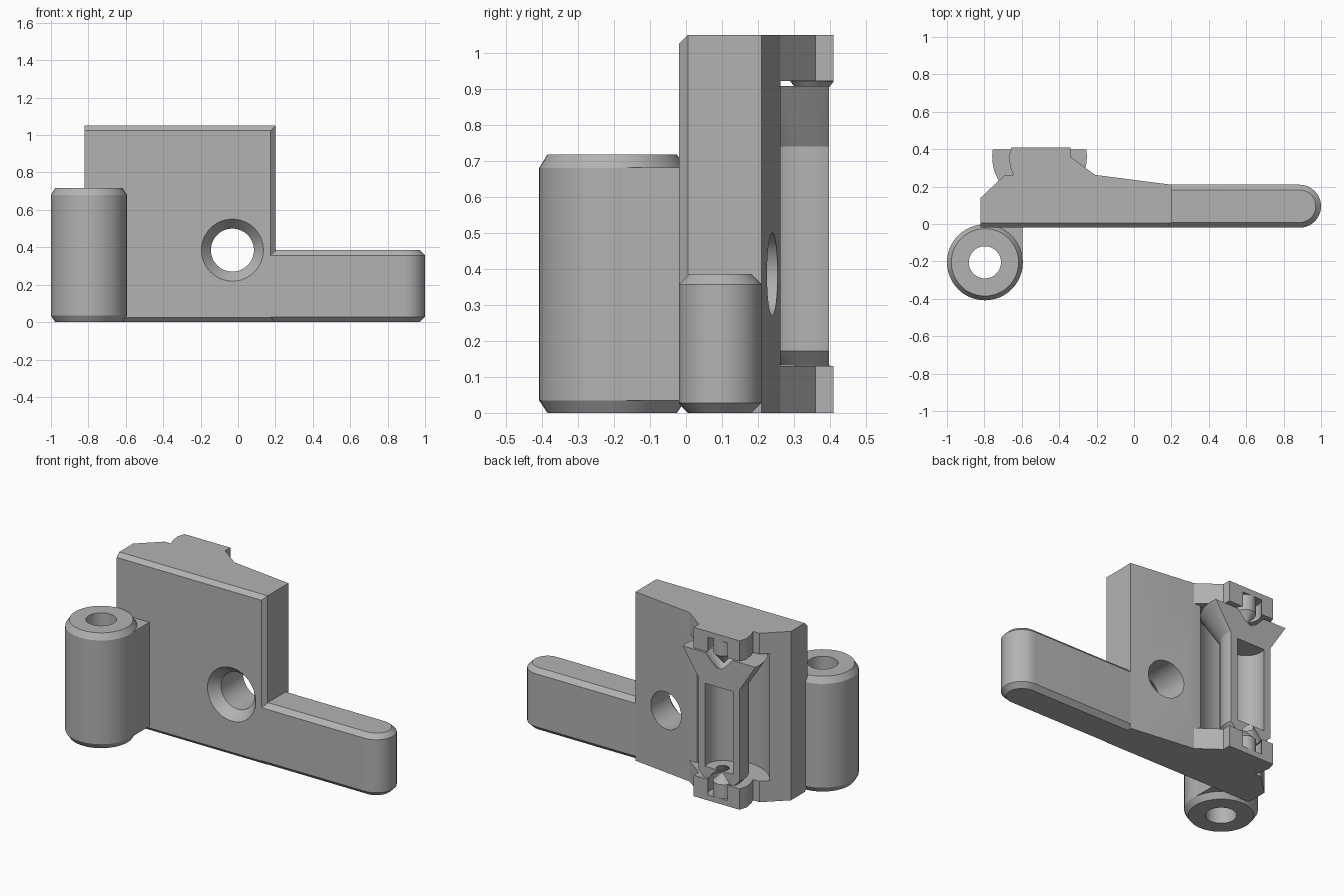
import bpy, bmesh
from math import pi, sin, cos
from mathutils import Matrix

cube = bpy.data.objects.get("Cube")
if cube:
    bpy.data.objects.remove(cube, do_unlink=True)

grey = bpy.data.materials.new("plain grey")
grey.use_nodes = True
color = (0.45, 0.45, 0.45, 1)
grey.diffuse_color = color
grey.node_tree.nodes["Principled BSDF"].inputs["Base Color"].default_value = color


def finish(name, bm):
    bmesh.ops.recalc_face_normals(bm, faces=bm.faces)
    mesh = bpy.data.meshes.new(name)
    bm.to_mesh(mesh)
    bm.free()
    ob = bpy.data.objects.new(name, mesh)
    mesh.materials.append(grey)
    bpy.context.collection.objects.link(ob)
    return ob


def prism(name, outline, z0, z1, chamfer=0, rule=None):
    """Extrude a plan outline upward, chamfering edges picked by a rule."""
    bm = bmesh.new()
    face = bm.faces.new([bm.verts.new((x, y, z0)) for x, y in outline])
    new = bmesh.ops.extrude_face_region(bm, geom=[face])["geom"]
    top = [v for v in new if isinstance(v, bmesh.types.BMVert)]
    bmesh.ops.translate(bm, verts=top, vec=(0, 0, z1 - z0))
    if chamfer:
        bmesh.ops.recalc_face_normals(bm, faces=bm.faces)
        picked = [e for e in bm.edges if rule(*[v.co for v in e.verts])]
        bmesh.ops.bevel(bm, geom=picked, offset=chamfer, segments=1,
                        affect='EDGES', profile=0.5)
    return finish(name, bm)


def box(name, x0, x1, y0, y1, z0, z1):
    return prism(name, [(x0, y0), (x1, y0), (x1, y1), (x0, y1)], z0, z1)


def lathe(name, profile, centre, along_y=False, segments=48):
    """Revolve a (radius, height) profile into a closed solid."""
    bm = bmesh.new()
    rings = [[bm.verts.new((r * cos(2 * pi * i / segments),
                            r * sin(2 * pi * i / segments), h))
              for i in range(segments)] for r, h in profile]
    for a, b in zip(rings, rings[1:]):
        for i in range(segments):
            j = (i + 1) % segments
            bm.faces.new((a[i], a[j], b[j], b[i]))
    bm.faces.new(rings[0])
    bm.faces.new(rings[-1])
    turn = Matrix.Rotation(-pi / 2, 4, 'X') if along_y else Matrix()
    bm.transform(Matrix.Translation(centre) @ turn)
    return finish(name, bm)


def cut(target, *cutters):
    bpy.context.view_layer.objects.active = target
    for cutter in cutters:
        mod = target.modifiers.new("cut", 'BOOLEAN')
        mod.operation = 'DIFFERENCE'
        mod.solver = 'EXACT'
        mod.object = cutter
        bpy.ops.object.modifier_apply(modifier=mod.name)
        bpy.data.objects.remove(cutter, do_unlink=True)


FRONT, BACK, TOP = -0.02, 0.21, 1.05
PX, PY = -0.505, 0.36          # pivot axis of the rear holder

# Main plate with a wedge-shaped back
plate = prism("main_plate",
              [(-0.82, FRONT), (0.2, FRONT), (0.2, BACK), (-0.21, 0.263),
               (-0.69, 0.263), (-0.82, 0.14)], 0, TOP, 0.025,
              lambda a, b: max(a.y, b.y) < 0 and a.x + b.x > -1.6)
cut(plate,
    lathe("screw_hole", [(0.17, -0.005), (0.115, 0.06), (0.115, 0.5)],
          (-0.03, FRONT, 0.385), True),
    lathe("holder_pocket", [(0.265, 0.13), (0.265, 0.92)], (PX, PY, 0)))

# Side arm with a rounded end
radius = (BACK - FRONT) / 2
mid = (BACK + FRONT) / 2
tip = [(1 - radius + radius * cos(t), mid + radius * sin(t))
       for t in [pi * (i / 20 - 0.5) for i in range(21)]]
arm = prism("side_arm", [(0.174, FRONT)] + tip + [(0.174, BACK)], 0, 0.385, 0.028,
            lambda a, b: abs(a.z - b.z) < 0.01 and a.x + b.x > 0.4)

# Front barrel and the web joining it to the plate
BX, BY = -0.797, -0.205
barrel = lathe("front_barrel", [(0.18, 0), (0.203, 0.035), (0.203, 0.68),
                                (0.18, 0.717)], (BX, BY, 0))
web = box("barrel_web", BX, -0.596, BY, 0.0, 0.035, 0.682)
for part in (barrel, web):
    cut(part, lathe("barrel_bore", [(0.086, -0.1), (0.086, 0.9)], (BX, BY, 0)))

# Upper and lower brackets, each with a slotted socket
bracket_plan = [(-0.62, 0.2), (-0.25, 0.2), (-0.178, 0.24), (-0.34, 0.36),
                (-0.34, 0.41), (-0.655, 0.41), (-0.67, 0.36), (-0.66, 0.3),
                (-0.64, 0.25)]
brackets = []
for name, z0, z1, s0, s1 in (("lower_bracket", 0, 0.13, 0.035, 0.2),
                             ("upper_bracket", 0.922, TOP, 0.85, 1.015)):
    bracket = prism(name, bracket_plan, z0, z1)
    cut(bracket, lathe("socket", [(0.09, s0), (0.09, s1)], (PX, PY - 0.01, 0)),
        box("slot", PX - 0.055, PX + 0.055, PY, 0.5, s0, s1))
    brackets.append(bracket)

# Pointed pivots that sit in the holder ends
upper_pivot = lathe("upper_pivot", [(0.002, 0.85), (0.06, 0.92), (0.06, 1.03)],
                    (PX, PY - 0.01, 0))
lower_pivot = lathe("lower_pivot", [(0.06, 0.02), (0.06, 0.12), (0.002, 0.18)],
                    (PX, PY - 0.01, 0))

# Flared holder with an open channel
holder = lathe("flared_holder", [(0.11, 0.132), (0.147, 0.172), (0.147, 0.74),
                                 (0.253, 0.907)], (PX, PY, 0), segments=64)
cut(holder,
    box("flat_back", -1, 0, 0.397, 0.8, 0, 1.2),
    lathe("channel", [(0.102, 0.2), (0.102, 0.715)], (PX, PY, 0)),
    lathe("upper_seat", [(0.002, 0.79), (0.11, 0.92)], (PX, PY, 0)),
    lathe("lower_seat", [(0.09, 0.12), (0.03, 0.21)], (PX, PY, 0)))

# Smooth the round surfaces, keep the edges crisp
for ob in (plate, arm, barrel, web, holder, upper_pivot, lower_pivot, *brackets):
    bpy.ops.object.select_all(action='DESELECT')
    ob.select_set(True)
    bpy.context.view_layer.objects.active = ob
    bpy.ops.object.shade_smooth_by_angle(angle=0.45)
